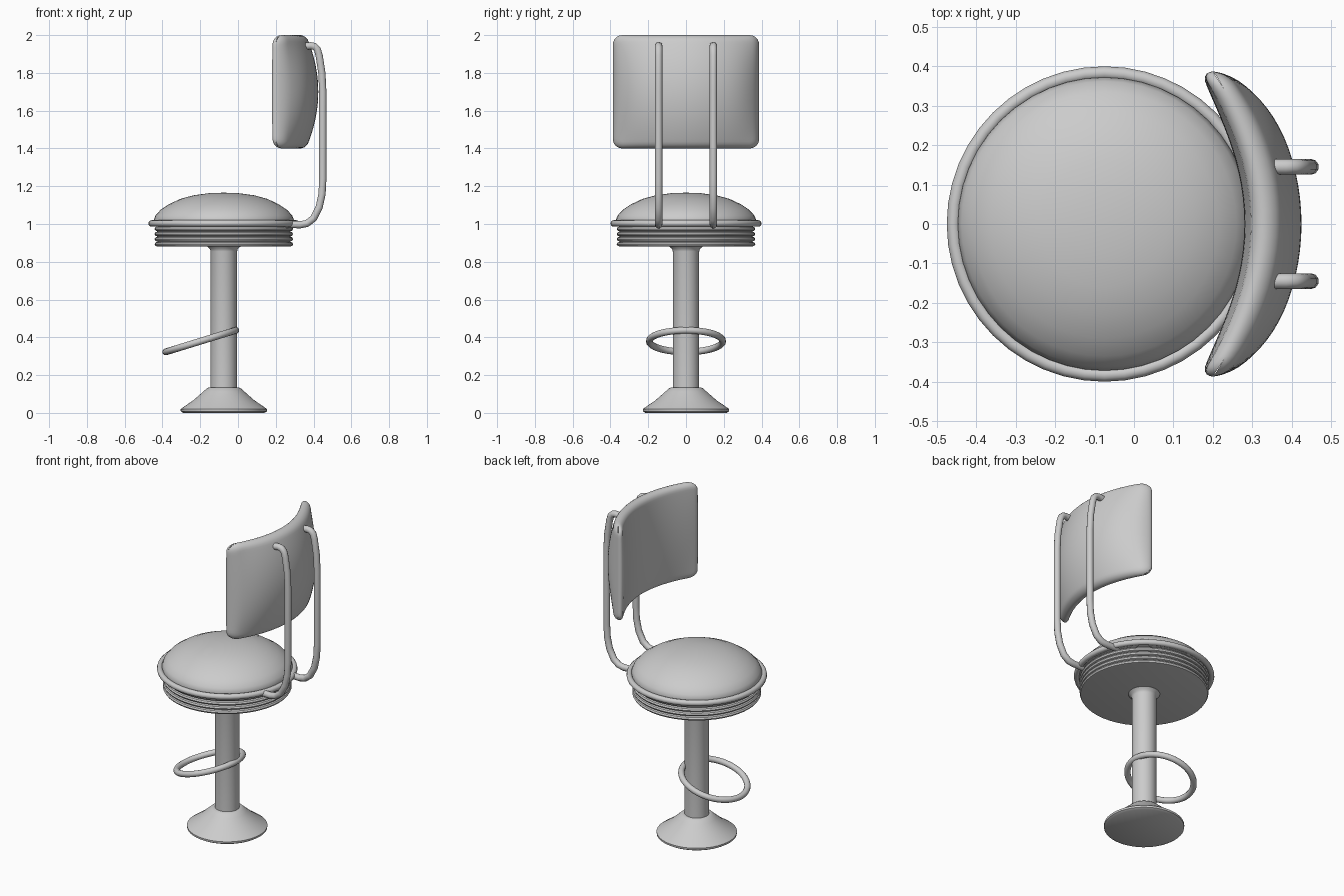
import bpy, bmesh, math

if "Cube" in bpy.data.objects:
    bpy.data.objects.remove(bpy.data.objects["Cube"])

CX = -0.075  # axis of the column and seat


def finish(bm, name, angle=40):
    bmesh.ops.recalc_face_normals(bm, faces=bm.faces)
    me = bpy.data.meshes.new(name)
    bm.to_mesh(me)
    bm.free()
    ob = bpy.data.objects.new(name, me)
    bpy.context.collection.objects.link(ob)
    bpy.ops.object.select_all(action='DESELECT')
    ob.select_set(True)
    bpy.context.view_layer.objects.active = ob
    bpy.ops.object.shade_smooth_by_angle(angle=math.radians(angle))
    return ob


def lathe(name, profile, steps=48):
    """Spin an (r, z) profile around the column axis."""
    bm = bmesh.new()
    vs = [bm.verts.new((CX + r, 0, z)) for r, z in profile]
    es = [bm.edges.new(p) for p in zip(vs, vs[1:])]
    bmesh.ops.spin(bm, geom=vs + es, cent=(CX, 0, 0), axis=(0, 0, 1),
                   angle=2 * math.pi, steps=steps, use_duplicate=False)
    bmesh.ops.remove_doubles(bm, verts=bm.verts, dist=1e-5)
    return finish(bm, name)


def ring(name, loc, major, minor, tilt=0):
    bpy.ops.mesh.primitive_torus_add(location=loc, rotation=(0, tilt, 0),
                                     major_radius=major, minor_radius=minor,
                                     major_segments=48, minor_segments=12)
    ob = bpy.context.object
    ob.name = name
    bpy.ops.object.shade_smooth_by_angle(angle=math.radians(60))
    return ob


# Pedestal: flared foot, column, and collar under the seat
lathe("base", [(0, 0), (0.215, 0), (0.228, 0.008), (0.229, 0.02), (0.215, 0.03),
               (0.16, 0.068), (0.11, 0.112), (0.09, 0.13), (0.078, 0.135), (0, 0.135)])
lathe("column", [(0.07, 0.12), (0.07, 0.855), (0.074, 0.868), (0.09, 0.882)])

# Seat: ribbed band, rim tube, domed cushion
band = [(0, 0.882), (0.355, 0.882)]
for i in range(4):
    z = 0.893 + i * 0.027
    band += [(0.362, z - 0.009), (0.367, z), (0.362, z + 0.009), (0.35, z + 0.0135)]
lathe("seat_band", band + [(0.385, 0.995), (0, 0.995)])
ring("seat_rim", (CX, 0, 1.003), 0.383, 0.017)
lathe("seat_cushion", [(0.366, 0.99), (0.372, 1.02), (0.362, 1.045), (0.335, 1.075),
                       (0.29, 1.105), (0.23, 1.133), (0.16, 1.152), (0.08, 1.163),
                       (0, 1.166)])

# Foot ring, tilted down towards the sitter's feet
ring("foot_ring", (-0.197, 0, 0.38), 0.194, 0.018, -math.atan2(0.12, 0.39))


# Backrest: curved padded panel, two grids welded along a rounded outline
HY, HZ, R = 0.387, 0.3, 0.05


def pad_point(s, t, side):
    y = HY * math.sin(s * math.pi / 2)
    z = HZ * math.sin(t * math.pi / 2)
    dy, dz = abs(y) - (HY - R), abs(z) - (HZ - R)
    if dy > 0 and dz > 0:  # round the corners
        k = max(dy, dz) / math.hypot(dy, dz)
        dy, dz = dy * k, dz * k
        y = math.copysign(HY - R + dy, y)
        z = math.copysign(HZ - R + dz, z)
        d = R - math.hypot(dy, dz)
    else:
        d = R - max(dy, dz)
    u, v = y / HY, z / HZ
    lip = 0.03 * math.sqrt(max(0, 1 - (1 - min(d / 0.03, 1)) ** 2))
    puff = (0.065 if side > 0 else 0.02) * (1 - u ** 6) * (1 - v * v)
    return 0.33 - 0.13 * u * u + side * (lip + puff), y, 1.7 + z


bm = bmesh.new()
for side in (-1, 1):
    grid = bmesh.ops.create_grid(bm, x_segments=36, y_segments=32, size=1)
    for vert in grid["verts"]:
        vert.co = pad_point(vert.co.x, vert.co.y, side)
bmesh.ops.remove_doubles(bm, verts=bm.verts, dist=1e-5)
finish(bm, "backrest", 80)

# Bent support rods from the seat rim to the back of the backrest
PATH = [(0.24, 0.998), (0.33, 0.996), (0.365, 1.003), (0.40, 1.03), (0.43, 1.09),
        (0.445, 1.16), (0.449, 1.24), (0.449, 1.70), (0.444, 1.80), (0.43, 1.89),
        (0.42, 1.925), (0.405, 1.94), (0.385, 1.944), (0.35, 1.94)]
for name, y in (("left_support", -0.145), ("right_support", 0.145)):
    cu = bpy.data.curves.new(name, 'CURVE')
    cu.dimensions = '3D'
    cu.bevel_depth = 0.02
    cu.bevel_resolution = 3
    cu.use_fill_caps = True
    sp = cu.splines.new('POLY')
    sp.points.add(len(PATH) - 1)
    for p, (x, z) in zip(sp.points, PATH):
        p.co = (x, y, z, 1)
    sp.use_smooth = True
    bpy.context.collection.objects.link(bpy.data.objects.new(name, cu))
